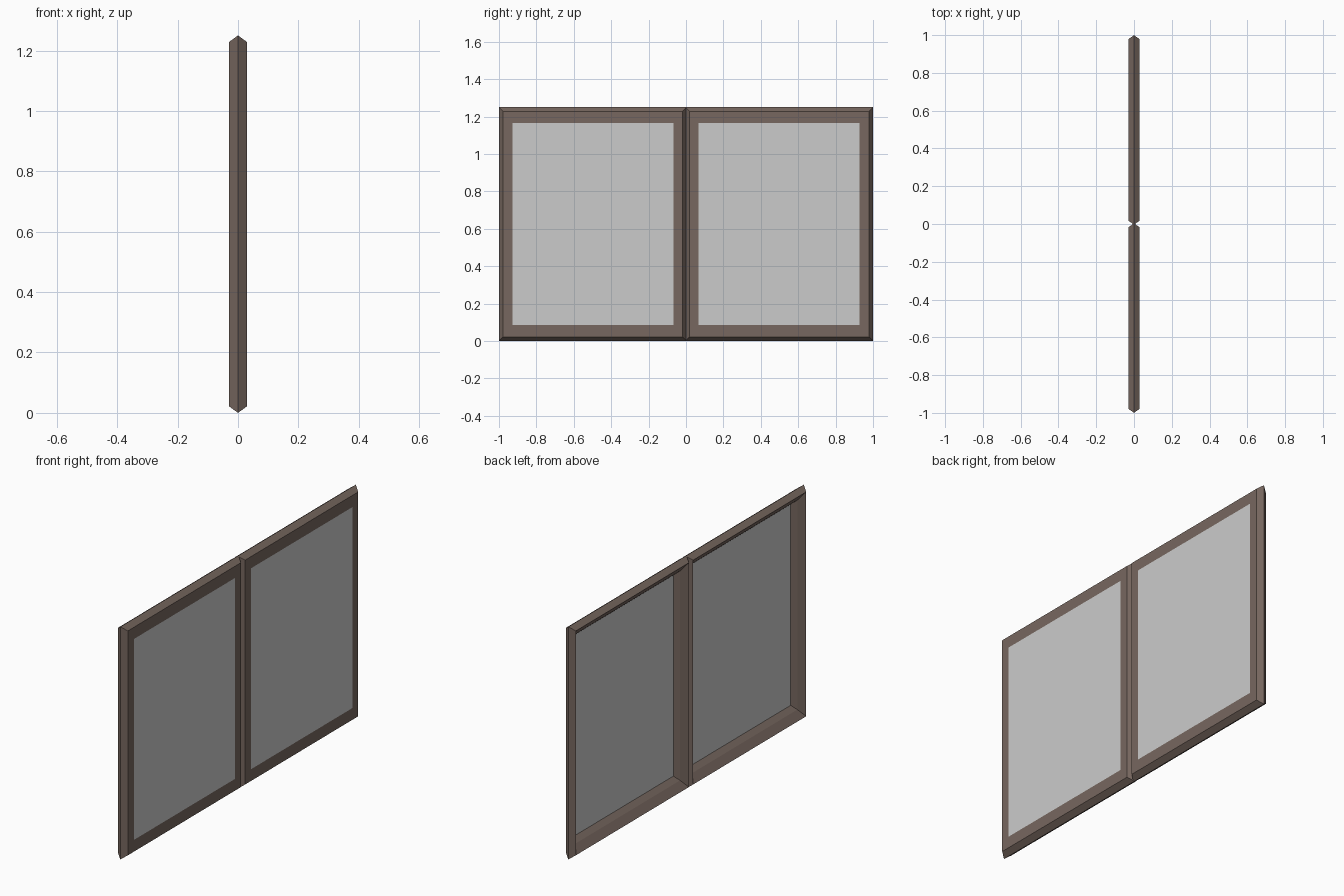
import bpy
import bmesh

if "Cube" in bpy.data.objects:
    bpy.data.objects.remove(bpy.data.objects["Cube"], do_unlink=True)


def material(name, rgb):
    mat = bpy.data.materials.new(name)
    mat.use_nodes = True
    colour = (*rgb, 1.0)
    mat.diffuse_color = colour
    mat.node_tree.nodes["Principled BSDF"].inputs["Base Color"].default_value = colour
    return mat


frame_brown = material("frame_brown", (0.185, 0.137, 0.115))
pane_grey = material("pane_grey", (0.6, 0.6, 0.6))

HEIGHT = 1.25
HALF = 0.03      # half the frame thickness
BEVEL = 0.022    # rise of the pointed outer edge

# Frame profile from the outer face round to the recessed back:
# (x, inset along y, inset along z)
PROFILE = [
    (HALF, 0.072, 0.085),
    (HALF, BEVEL, BEVEL),
    (0.0, 0.0, 0.0),
    (-HALF, BEVEL, BEVEL),
    (0.0, 0.054, 0.062),
    (HALF - 0.003, 0.073, 0.085),
]


def window_panel(name, y0, y1):
    """Mitred frame lofted through rectangular loops, closed by a pane."""
    bm = bmesh.new()
    loops = []
    for x, dy, dz in PROFILE:
        corners = [(y0 + dy, dz), (y1 - dy, dz),
                   (y1 - dy, HEIGHT - dz), (y0 + dy, HEIGHT - dz)]
        loops.append([bm.verts.new((x, y, z)) for y, z in corners])
    # Frame faces
    for a, b in zip(loops, loops[1:]):
        for i in range(4):
            j = (i + 1) % 4
            bm.faces.new((a[i], b[i], b[j], a[j]))
    # Pane, one face on each side
    for loop in (loops[0], loops[-1]):
        bm.faces.new(loop).material_index = 1
    bmesh.ops.recalc_face_normals(bm, faces=bm.faces)
    mesh = bpy.data.meshes.new(name)
    bm.to_mesh(mesh)
    bm.free()
    mesh.materials.append(frame_brown)
    mesh.materials.append(pane_grey)
    bpy.context.collection.objects.link(bpy.data.objects.new(name, mesh))


# Two panels whose pointed edges just meet in the middle
OVERLAP = 0.004
window_panel("front_window_panel", -1.0, OVERLAP)
window_panel("back_window_panel", -OVERLAP, 1.0)
